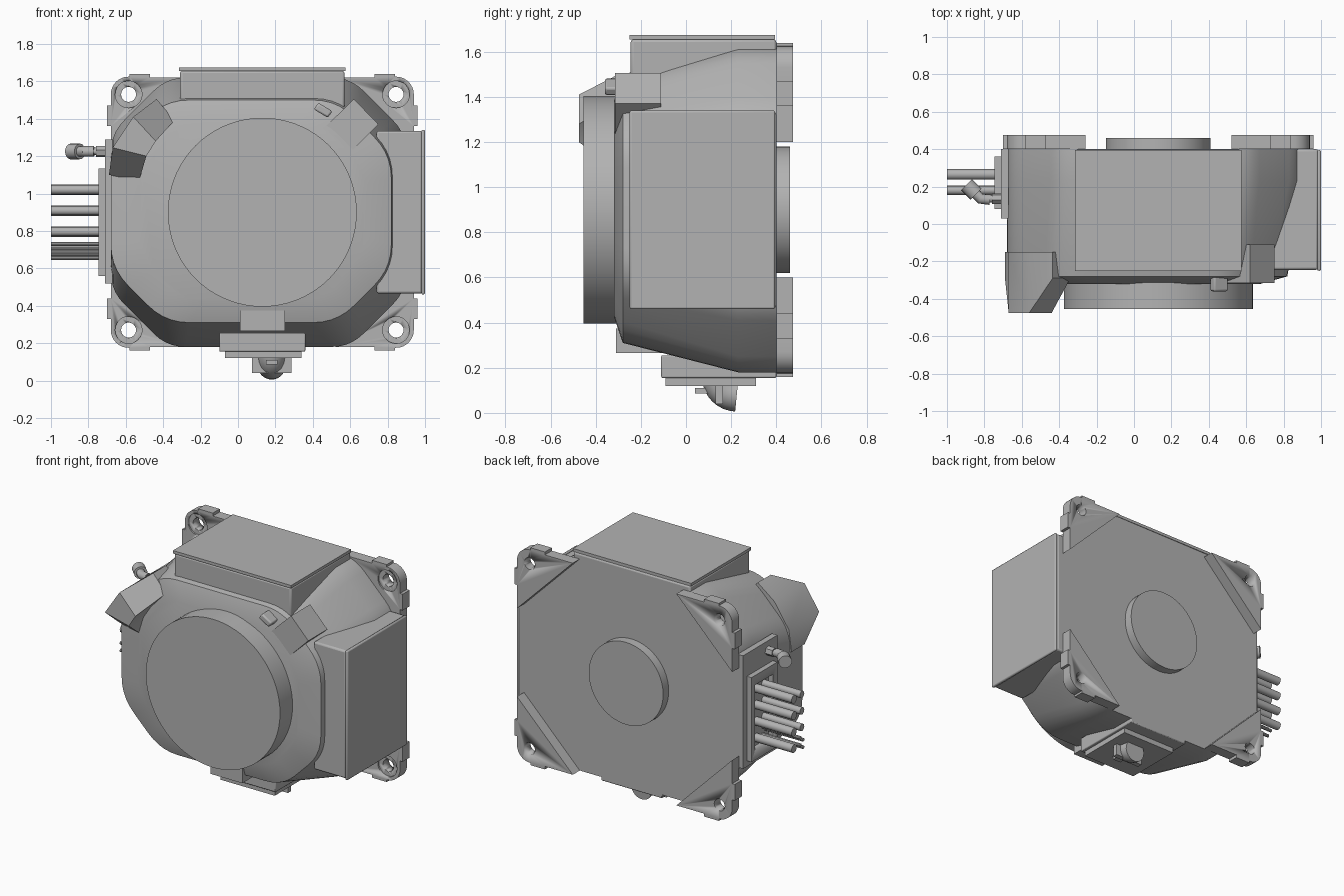
import bpy, bmesh, math
from mathutils import Vector

old = bpy.data.objects.get("Cube")
if old:
    bpy.data.objects.remove(old)

grey = bpy.data.materials.new("cast_grey")
grey.use_nodes = True
tone = (0.45, 0.45, 0.45, 1)
grey.diffuse_color = tone
grey.node_tree.nodes["Principled BSDF"].inputs["Base Color"].default_value = tone


def finish(name, bm, bevel=0.0):
    bmesh.ops.recalc_face_normals(bm, faces=bm.faces)
    mesh = bpy.data.meshes.new(name)
    bm.to_mesh(mesh)
    bm.free()
    mesh.materials.append(grey)
    ob = bpy.data.objects.new(name, mesh)
    bpy.context.collection.objects.link(ob)
    if bevel:
        mod = ob.modifiers.new("edges", 'BEVEL')
        mod.width, mod.segments = bevel, 2
    mesh.shade_smooth()
    mesh.set_sharp_from_angle(angle=math.radians(28))
    return ob


def loft(name, rings, bevel=0.0):
    """Skin closed rings of equal length and cap both ends."""
    bm = bmesh.new()
    loops = [[bm.verts.new(p) for p in ring] for ring in rings]
    n = len(loops[0])
    for a, b in zip(loops, loops[1:]):
        for i in range(n):
            j = (i + 1) % n
            bm.faces.new((a[i], a[j], b[j], b[i]))
    bm.faces.new(loops[0])
    bm.faces.new(loops[-1])
    return finish(name, bm, bevel)


def prism(name, outline, y0, y1, bevel=0.0):
    return loft(name, [[(x, y, z) for x, z in outline] for y in (y0, y1)], bevel)


def box(name, x0, x1, y0, y1, z0, z1, bevel=0.0):
    return prism(name, [(x0, z0), (x1, z0), (x1, z1), (x0, z1)], y0, y1, bevel)


def tube(name, path, radius, sides=20):
    """Sweep a circle along a path."""
    pts = [Vector(p) for p in path]
    rings = []
    for i, p in enumerate(pts):
        d = (pts[min(i + 1, len(pts) - 1)] - pts[max(i - 1, 0)]).normalized()
        u = d.orthogonal().normalized() if not rings else (u - d * u.dot(d)).normalized()
        v = d.cross(u)
        angles = [math.tau * k / sides for k in range(sides)]
        rings.append([p + (u * math.cos(t) + v * math.sin(t)) * radius for t in angles])
    return loft(name, rings)


def octagon(x0, x1, z0, z1, cut, y, soft):
    """Chamfered rectangle with softened corners."""
    pts = [(x0 + cut, z0), (x1 - cut, z0), (x1, z0 + cut), (x1, z1 - cut),
           (x1 - cut, z1), (x0 + cut, z1), (x0, z1 - cut), (x0, z0 + cut)]
    pts = [Vector(p) for p in pts]
    ring = []
    for i, p in enumerate(pts):
        a = p + (pts[i - 1] - p).normalized() * soft
        b = p + (pts[(i + 1) % 8] - p).normalized() * soft
        for k in range(6):
            t = k / 5
            q = a * (1 - t) ** 2 + p * (2 * t * (1 - t)) + b * t * t
            ring.append((q.x, y, q.y))
    return ring


def cut_with(ob, cutter):
    cutter.hide_render = True
    mod = ob.modifiers.new("hole", 'BOOLEAN')
    mod.operation, mod.solver, mod.object = 'DIFFERENCE', 'EXACT', cutter
    bpy.context.view_layer.objects.active = ob
    bpy.ops.object.modifier_apply(modifier=mod.name)
    bpy.data.objects.remove(cutter)


CX, CZ = 0.13, 0.90

# Main housing: straight rear, tapering front, gently domed face
front = octagon(-0.68, 0.82, 0.31, 1.50, 0.29, -0.28, 0.13)
dome = [(0.10 + (x - 0.10) * 0.8, -0.32, CZ + (z - CZ) * 0.8) for x, y, z in front]
loft("housing", [octagon(-0.68, 0.90, 0.18, 1.62, 0.30, 0.40, 0.10),
                 octagon(-0.68, 0.90, 0.18, 1.62, 0.30, 0.23, 0.10), front, dome])

# Round covers
tube("front_cover", [(CX, -0.25, CZ), (CX, -0.455, CZ)], 0.505, 72)
tube("rear_cover", [(CX, 0.38, CZ), (CX, 0.46, CZ)], 0.28, 64)

# Mounting feet at the four corners
foot = [(0.44, 0.02), (0.23, 0.02), (0.23, 0), (0.12, 0), (0.12, 0.015)]
for k in range(1, 9):
    t = math.pi / 2 * k / 8
    foot.append((0.115 - 0.095 * math.sin(t), 0.11 - 0.095 * math.cos(t)))
foot += [(0.02, 0.17), (0, 0.17), (0, 0.28), (0.02, 0.28), (0.02, 0.44)]
for sx, side in ((1, "left"), (-1, "right")):
    for sz, level in ((1, "upper"), (-1, "lower")):
        outline = [(CX + sx * (0.83 - u), CZ + sz * (0.74 - v)) for u, v in foot]
        ob = prism(f"{level}_{side}_foot", outline, 0.40, 0.475)
        hx, hz = CX + sx * 0.715, CZ + sz * 0.63
        cut_with(ob, tube("bolt_hole", [(hx, 0.3, hz), (hx, 0.6, hz)], 0.04, 24))
        cut_with(ob, tube("bolt_recess", [(hx, 0.3, hz), (hx, 0.41, hz)], 0.072, 24))

# Side and top boxes with lids
box("top_box", -0.31, 0.57, -0.245, 0.40, 1.42, 1.655, 0.012)
box("top_lid", -0.315, 0.575, -0.25, 0.395, 1.655, 1.675)
box("side_box", 0.74, 0.985, -0.245, 0.40, 0.465, 1.335, 0.012)
box("side_lid", 0.98, 1.0, -0.25, 0.395, 0.46, 1.34, 0.008)

# Underside port with elbow outlet
box("port_block", -0.10, 0.36, -0.11, 0.40, 0.155, 0.255, 0.006)
box("port_plate", -0.07, 0.34, -0.09, 0.31, 0.12, 0.156)
bend = [(0.18, 0.225 - 0.08 * math.sin(t), 0.16 - 0.08 * math.cos(t))
        for t in [math.pi / 2 * k / 8 for k in range(9)]]
tube("outlet_elbow", bend, 0.075)
box("elbow_clip", 0.075, 0.285, 0.13, 0.165, 0.04, 0.125)
box("elbow_rib", 0.15, 0.21, 0.04, 0.12, 0.085, 0.11)
box("front_tab", 0.01, 0.25, -0.31, -0.10, 0.265, 0.375)

# Arched bracket at the upper right: ramp, flat step, ramp
stations = [((-0.69, 1.10), (-0.53, 1.065), -0.29), ((-0.67, 1.245), (-0.49, 1.20), -0.475),
            ((-0.56, 1.41), (-0.44, 1.28), -0.475), ((-0.435, 1.505), (-0.34, 1.39), -0.29)]
loft("arched_bracket", [[(a[0], -0.15, a[1]), (a[0], y, a[1]), (b[0], y, b[1]), (b[0], -0.15, b[1])]
                        for a, b, y in stations])

# Angled bracket and small cap at the upper left
prism("angled_bracket", [(0.46, 1.35), (0.58, 1.20), (0.75, 1.37), (0.62, 1.505)], -0.315, -0.11)
prism("small_cap", [(0.405, 1.45), (0.43, 1.485), (0.505, 1.44), (0.48, 1.405)], -0.36, -0.22, 0.01)

# Cable entry: stacked plates, the outer one an open frame
box("entry_plate", -0.71, -0.67, 0.03, 0.40, 0.52, 1.29)
frame = box("entry_frame", -0.745, -0.70, 0.08, 0.36, 0.56, 1.135)
cut_with(frame, box("frame_window", -0.8, -0.712, 0.13, 0.32, 0.63, 1.07))

# Cables: thick and thinner rows, with a bundle of fine wires below
for row in range(4):
    z = 1.02 - row * 0.112
    tube(f"cable_{row + 1}", [(-1, 0.265, z), (-0.69, 0.265, z)], 0.028, 16)
    if row < 3:
        tube(f"thin_cable_{row + 1}", [(-1, 0.18, z), (-0.69, 0.18, z)], 0.024, 16)
for i in range(4):
    y, z = 0.165 + 0.03 * (i % 2), 0.655 + 0.025 * i
    tube(f"fine_wire_{i + 1}", [(-1, y, z), (-0.69, y, z)], 0.011, 10)

# Drain valve
tube("valve_stem", [(-0.69, 0.135, 1.225), (-0.82, 0.135, 1.225)], 0.02, 14)
tube("valve_collar", [(-0.71, 0.135, 1.225), (-0.76, 0.135, 1.225)], 0.03, 6)
tube("valve_body", [(-0.77, 0.13, 1.225), (-0.82, 0.135, 1.225), (-0.86, 0.175, 1.225)], 0.028, 14)
tube("valve_head", [(-0.845, 0.16, 1.225), (-0.895, 0.21, 1.225)], 0.042, 14)
